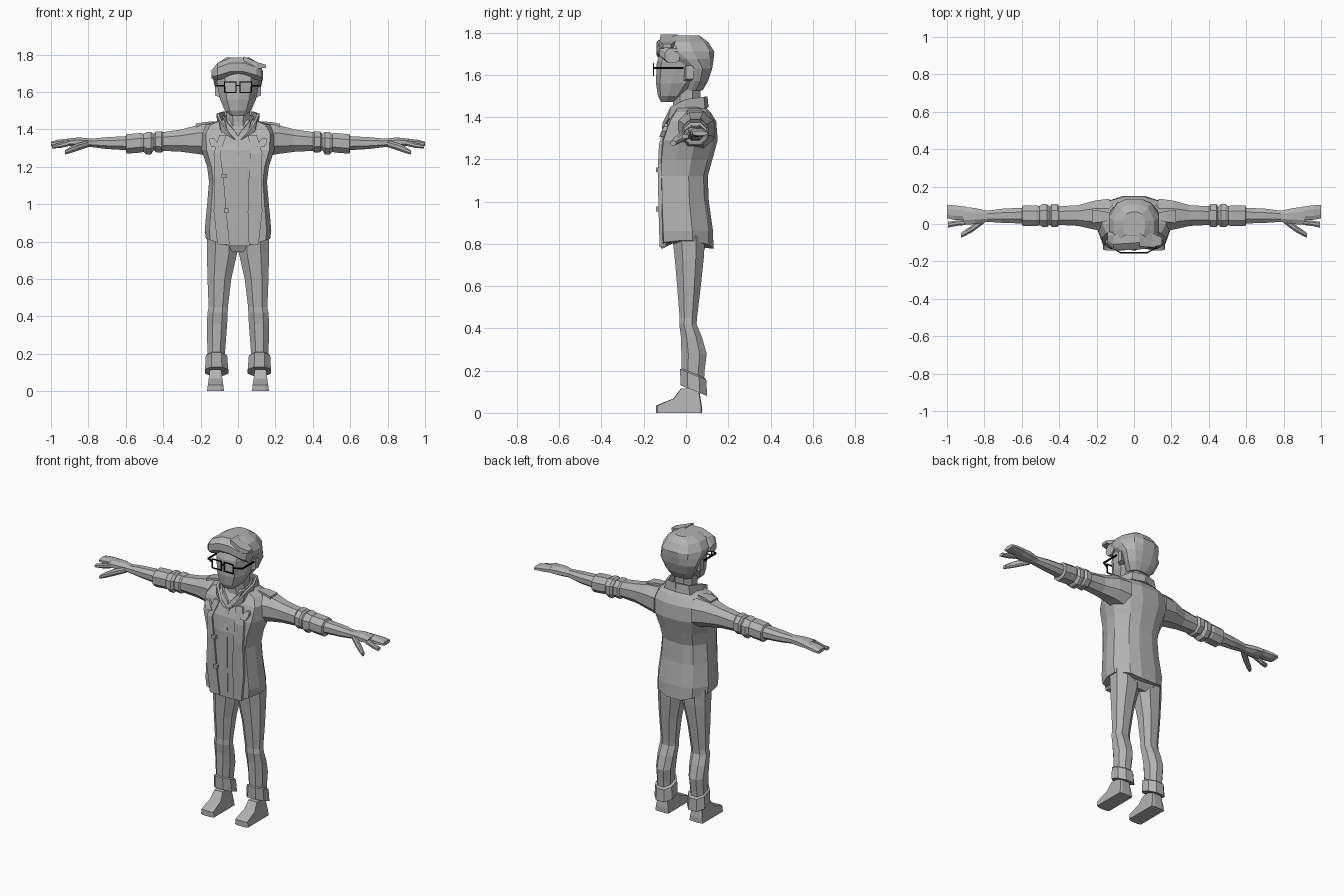
import bpy, bmesh, math


def material(name, rgb):
    m = bpy.data.materials.new(name)
    m.diffuse_color = (*rgb, 1)
    return m


GREY = material("plain grey", (0.45, 0.45, 0.45))
BLACK = material("black frame", (0.004, 0.004, 0.004))


def make(name, verts, faces, mat=GREY, mirror=False, thick=0):
    me = bpy.data.meshes.new(name)
    me.from_pydata(verts, [], faces)
    bm = bmesh.new()
    bm.from_mesh(me)
    bmesh.ops.recalc_face_normals(bm, faces=bm.faces)
    bm.to_mesh(me)
    bm.free()
    me.materials.append(mat)
    ob = bpy.data.objects.new(name, me)
    bpy.context.collection.objects.link(ob)
    if thick:
        so = ob.modifiers.new("Thickness", 'SOLIDIFY')
        so.thickness = thick
        so.offset = 0
    if mirror:
        ob.modifiers.new("Mirror", 'MIRROR').use_mirror_merge = False
    return ob


def loft(name, rings, mat=GREY, mirror=False):
    """Skin a list of equal-length point rings and cap both ends."""
    n = len(rings[0])
    verts = [p for r in rings for p in r]
    faces = [(i * n + k, i * n + (k + 1) % n, (i + 1) * n + (k + 1) % n, (i + 1) * n + k)
             for i in range(len(rings) - 1) for k in range(n)]
    faces += [tuple(range(n)), tuple(range(len(verts) - n, len(verts)))]
    return make(name, verts, faces, mat, mirror)


def sym(half):
    return half + [(-x, y) for x, y in reversed(half)]


# Unit cross-sections spanning -1..1
BODY = sym([(0.3, -1), (0.86, -0.92), (1, -0.35), (1, 0.2), (0.68, 0.82), (0.3, 1)])
FACE = sym([(0.05, -1), (0.62, -0.8), (1, -0.2), (1, 0.5), (0.6, 1)])
LIMB = sym([(0.45, -1), (1, -0.45), (1, 0.45), (0.45, 1)])
BOX = sym([(1, -1), (1, 1)])


def fit(shape, a0, a1, b0, b1):
    return [((a0 + a1) / 2 + u * (a1 - a0) / 2, (b0 + b1) / 2 + v * (b1 - b0) / 2)
            for u, v in shape]


def up(shape, rows):
    """Horizontal rings: z, x0, x1, y0, y1."""
    return [[(a, b, z) for a, b in fit(shape, *r)] for z, *r in rows]


def along(shape, rows):
    """Sideways rings: x, y0, y1, z0, z1."""
    return [[(x, a, b) for a, b in fit(shape, *r)] for x, *r in rows]


def box(name, x0, x1, y0, y1, z0, z1, mat=GREY, mirror=False):
    return loft(name, up(BOX, [(z0, x0, x1, y0, y1), (z1, x0, x1, y0, y1)]), mat, mirror)


# Jacket body: z, half width, front y, back y
body = [(0.815, 0.172, -0.115, 0.130), (0.86, 0.178, -0.118, 0.128),
        (1.00, 0.165, -0.122, 0.108), (1.12, 0.155, -0.124, 0.103),
        (1.20, 0.165, -0.126, 0.125), (1.29, 0.195, -0.118, 0.150),
        (1.38, 0.200, -0.085, 0.143), (1.425, 0.170, -0.055, 0.115),
        (1.45, 0.095, -0.045, 0.090)]
rings = up(BODY, [(z, -w, w, f, b) for z, w, f, b in body])
rings[0] = [(x, y, z - 0.055 * (1 - abs(x) / 0.172)) for x, y, z in rings[0]]
loft("jacket", rings)

# Open front edges of the jacket: z, inner x, outer x, front y
for name, s, rows in [
        ("jacket_front_overlap", -1, [(0.785, 0.045, 0.11, -0.125), (0.96, 0.062, 0.13, -0.130),
                                      (1.15, 0.078, 0.125, -0.134), (1.27, 0.095, 0.13, -0.128),
                                      (1.37, 0.062, 0.10, -0.100)]),
        ("jacket_front_under", 1, [(0.785, 0.058, 0.11, -0.125), (0.96, 0.052, 0.13, -0.130),
                                   (1.15, 0.058, 0.125, -0.134), (1.27, 0.066, 0.13, -0.128),
                                   (1.37, 0.055, 0.10, -0.100)])]:
    loft(name, up(BOX, [(z, s * a, s * b, f, f + 0.03) for z, a, b, f in rows]))

# Shirt placket, buttons and chest flaps
loft("shirt_placket", up(BOX, [(0.78, -0.012, 0.012, -0.119, -0.10), (1.0, -0.012, 0.012, -0.126, -0.10),
                               (1.2, -0.012, 0.012, -0.130, -0.10), (1.34, -0.012, 0.012, -0.106, -0.08)]))
for x, z in [(-0.075, 1.15), (-0.062, 0.965)]:
    box("button", x - 0.013, x + 0.013, -0.142, -0.125, z - 0.011, z + 0.011)
loft("chest_flap", up(BOX, [(1.305, 0.10, 0.14, -0.127, -0.10), (1.335, 0.115, 0.155, -0.115, -0.08),
                            (1.355, 0.13, 0.15, -0.105, -0.07)]), mirror=True)

# Jacket collar and shirt collar as folded ribbons
def collar(name, low, high, thick):
    n = len(low)
    make(name, low + high, [(i, i + 1, n + i + 1, n + i) for i in range(n - 1)],
         mirror=True, thick=thick)


collar("jacket_collar",
       [(0.015, -0.108, 1.345), (0.085, -0.08, 1.39), (0.105, -0.01, 1.425), (0.085, 0.085, 1.44), (0, 0.10, 1.445)],
       [(0.045, -0.105, 1.375), (0.095, -0.07, 1.45), (0.108, 0.0, 1.485), (0.075, 0.08, 1.495), (0, 0.095, 1.497)],
       0.014)
collar("shirt_collar",
       [(0.0, -0.092, 1.36), (0.055, -0.075, 1.40), (0.075, 0.0, 1.43), (0.05, 0.07, 1.44), (0, 0.078, 1.44)],
       [(0.012, -0.088, 1.385), (0.065, -0.062, 1.445), (0.08, 0.0, 1.47), (0.055, 0.065, 1.48), (0, 0.075, 1.48)],
       0.01)

# Shoulder tabs
loft("shoulder_tab", along(BOX, [(0.125, 0.02, 0.06, 1.42, 1.442), (0.175, 0.01, 0.07, 1.42, 1.44),
                                 (0.225, 0.005, 0.075, 1.40, 1.43)]), mirror=True)

# Sleeves with stepped rolled cuffs
loft("sleeve", along(LIMB, [
    (0.13, -0.05, 0.135, 1.25, 1.43), (0.21, -0.03, 0.125, 1.268, 1.425),
    (0.30, -0.010, 0.100, 1.280, 1.400), (0.40, -0.005, 0.095, 1.285, 1.385),
    (0.41, -0.015, 0.106, 1.275, 1.390), (0.44, -0.015, 0.106, 1.278, 1.388),
    (0.45, -0.004, 0.094, 1.288, 1.376), (0.465, -0.016, 0.106, 1.266, 1.387),
    (0.49, -0.016, 0.106, 1.266, 1.385), (0.505, -0.006, 0.095, 1.280, 1.376),
    (0.52, -0.012, 0.100, 1.276, 1.380), (0.595, -0.010, 0.100, 1.270, 1.374),
    (0.60, 0.002, 0.088, 1.285, 1.365)]), mirror=True)
loft("forearm", along(LIMB, [(0.57, 0.002, 0.088, 1.287, 1.365), (0.70, 0.006, 0.082, 1.295, 1.358),
                             (0.79, 0.012, 0.070, 1.306, 1.350)]), mirror=True)

# Hands: palm, finger group, forefinger, thumb
loft("palm", along(LIMB, [(0.78, 0.012, 0.070, 1.306, 1.350), (0.85, 0.000, 0.085, 1.305, 1.357),
                          (0.915, -0.005, 0.092, 1.312, 1.350)]), mirror=True)
loft("fingers", along(LIMB, [(0.90, 0.022, 0.092, 1.312, 1.350), (0.96, 0.022, 0.100, 1.308, 1.345),
                             (1.0, 0.030, 0.102, 1.312, 1.334)]), mirror=True)
loft("forefinger", along(LIMB, [(0.90, -0.005, 0.022, 1.312, 1.346), (0.95, -0.010, 0.018, 1.300, 1.328),
                                (0.995, -0.020, 0.012, 1.298, 1.318)]), mirror=True)
loft("thumb", along(LIMB, [(0.80, 0.005, 0.045, 1.305, 1.340), (0.86, -0.040, -0.002, 1.285, 1.325),
                           (0.90, -0.062, -0.030, 1.272, 1.305),
                           (0.925, -0.074, -0.048, 1.266, 1.288)]), mirror=True)

# Trousers: hips, legs and turned-up cuffs
loft("trouser_hips", up(LIMB, [(0.745, -0.06, 0.06, -0.04, 0.07), (0.78, -0.15, 0.15, -0.058, 0.09),
                               (0.86, -0.155, 0.155, -0.07, 0.09)]))
loft("trouser_leg", up(LIMB, [
    (0.15, 0.072, 0.163, -0.018, 0.085), (0.20, 0.070, 0.163, -0.020, 0.088),
    (0.28, 0.064, 0.165, -0.022, 0.098), (0.36, 0.058, 0.166, -0.024, 0.075),
    (0.42, 0.055, 0.163, -0.032, 0.050), (0.45, 0.054, 0.157, -0.030, 0.052),
    (0.60, 0.036, 0.163, -0.042, 0.070), (0.74, 0.004, 0.166, -0.054, 0.085),
    (0.84, 0.002, 0.166, -0.065, 0.090)]), mirror=True)
cuff = up(LIMB, [(0.09, 0.052, 0.176, -0.026, 0.100), (0.165, 0.058, 0.172, -0.028, 0.096),
                 (0.172, 0.070, 0.164, -0.020, 0.086)])
loft("trouser_cuff", [[(x, y, z + 0.016 - 0.4 * (y - 0.035)) for x, y, z in r] for r in cuff], mirror=True)

# Shoes: side profile swept across the foot
profile = [(-0.143, 0), (-0.143, 0.034), (-0.115, 0.046), (-0.06, 0.068), (-0.025, 0.115),
           (0.062, 0.115), (0.075, 0.03), (0.075, 0)]
loft("shoe", [[(x + pull * z, y * k, z) for y, z in profile]
              for x, pull, k in [(0.074, 0.14, 0.94), (0.095, 0, 1), (0.145, 0, 1), (0.166, -0.14, 0.94)]],
     mirror=True)

# Neck and face
loft("neck", up(LIMB, [(1.36, -0.06, 0.06, -0.062, 0.065), (1.44, -0.062, 0.062, -0.060, 0.066),
                       (1.56, -0.065, 0.065, -0.070, 0.070)]))
loft("face", up(FACE, [(1.472, -0.038, 0.038, -0.118, -0.055), (1.50, -0.070, 0.070, -0.133, -0.010),
                       (1.56, -0.096, 0.096, -0.142, 0.045), (1.63, -0.110, 0.110, -0.140, 0.075),
                       (1.66, -0.114, 0.114, -0.138, 0.08), (1.72, -0.110, 0.110, -0.115, 0.08)]))
loft("ear", along(BOX, [(0.09, -0.015, 0.025, 1.57, 1.635), (0.122, 0.0, 0.035, 1.58, 1.645)]), mirror=True)

# Hair cap, sweeping fringe and loose lock
loft("hair", up(BODY, [
    (1.525, -0.068, 0.068, 0.000, 0.078), (1.57, -0.100, 0.100, 0.012, 0.104),
    (1.63, -0.124, 0.124, 0.010, 0.124), (1.675, -0.134, 0.134, -0.060, 0.131),
    (1.71, -0.134, 0.134, -0.118, 0.134), (1.755, -0.108, 0.108, -0.108, 0.105),
    (1.785, -0.060, 0.060, -0.060, 0.065)]))
loft("fringe", along(LIMB, [
    (-0.142, -0.105, -0.045, 1.672, 1.715), (-0.11, -0.138, -0.030, 1.662, 1.755),
    (-0.04, -0.140, -0.010, 1.682, 1.783), (0.03, -0.136, 0.0, 1.680, 1.785),
    (0.10, -0.125, -0.02, 1.665, 1.755), (0.128, -0.10, -0.03, 1.655, 1.725)]))
loft("loose_lock", along(BOX, [(0.03, -0.12, -0.04, 1.735, 1.790), (0.10, -0.125, -0.05, 1.725, 1.760),
                               (0.15, -0.11, -0.07, 1.728, 1.745)]))


# Glasses from thin bars
def bar(name, x0, x1, y0, y1, z0, z1):
    box(name, x0, x1, y0, y1, z0, z1, BLACK, True)


T = 0.006
for z in (1.594, 1.650):
    bar("lens_rim", 0.008, 0.076, -0.157, -0.157 + T, z, z + T)
for x in (0.008, 0.070):
    bar("lens_rim_side", x, x + T, -0.157, -0.157 + T, 1.594, 1.656)
bar("bridge", 0, 0.01, -0.157, -0.157 + T, 1.632, 1.638)
loft("hinge", along(BOX, [(0.072, -0.157, -0.149, 1.628, 1.637), (0.120, -0.130, -0.122, 1.628, 1.637)]),
     BLACK, True)
bar("temple", 0.117, 0.124, -0.130, -0.012, 1.628, 1.637)
